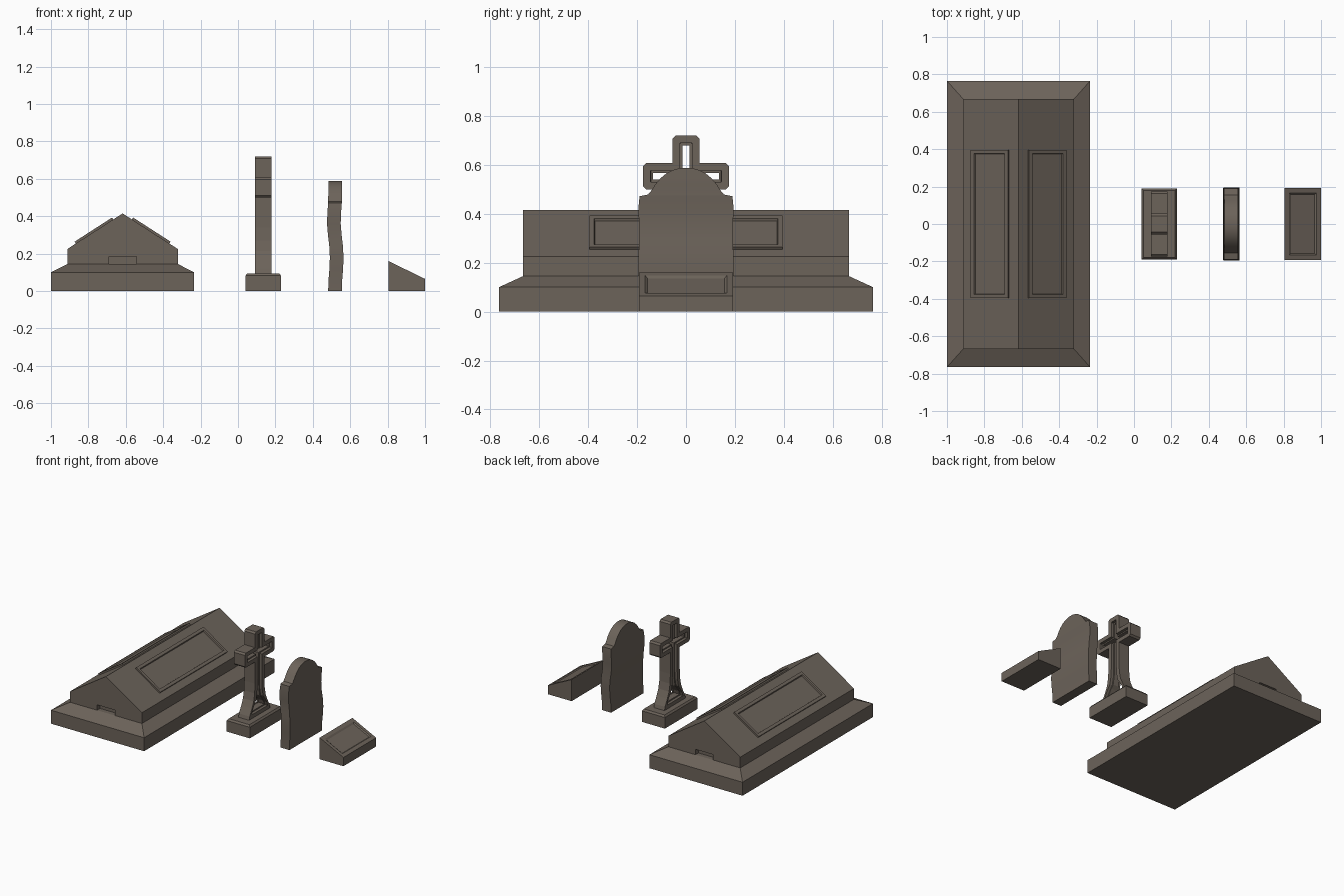
import bpy, bmesh, math

if "Cube" in bpy.data.objects:
    bpy.data.objects.remove(bpy.data.objects["Cube"])

stone = bpy.data.materials.new("weathered_stone")
stone.diffuse_color = (0.15, 0.125, 0.102, 1)
stone.use_nodes = True
stone.node_tree.nodes["Principled BSDF"].inputs["Base Color"].default_value = stone.diffuse_color


def finish(name, bm, smooth=None):
    bmesh.ops.recalc_face_normals(bm, faces=bm.faces)
    me = bpy.data.meshes.new(name)
    bm.to_mesh(me)
    bm.free()
    me.materials.append(stone)
    if smooth:
        me.shade_smooth()
        me.set_sharp_from_angle(angle=math.radians(smooth))
    ob = bpy.data.objects.new(name, me)
    bpy.context.collection.objects.link(ob)
    return ob


def loft(name, loops, closed=False, smooth=None):
    """Skin equal-length loops; cap the ends, or join last to first."""
    bm = bmesh.new()
    rows = [[bm.verts.new(p) for p in lp] for lp in loops]
    n = len(rows[0])
    pairs = list(zip(rows, rows[1:])) + ([(rows[-1], rows[0])] if closed else [])
    for a, b in pairs:
        for i in range(n):
            j = (i + 1) % n
            bm.faces.new((a[i], a[j], b[j], b[i]))
    if not closed:
        bm.faces.new(rows[0])
        bm.faces.new(rows[-1])
    return finish(name, bm, smooth)


def rect(x0, x1, y, z):
    return [(x0, -y, z), (x1, -y, z), (x1, y, z), (x0, y, z)]


# --- Tomb: plinth with sloping shoulder
CX = -0.617
loft("tomb_plinth", [rect(-1, -0.235, 0.765, 0), rect(-1, -0.235, 0.765, 0.1),
                     rect(-0.912, -0.322, 0.667, 0.145)])

# Gabled body, with a notched slab at each end
W, EAVE, RIDGE, NOTCH = 0.295, 0.225, 0.415, 0.035
gable = [(W, 0.145), (W, EAVE), (0, RIDGE), (-W, EAVE), (-W, 0.145)]
notch = [(-0.073, 0.145), (-0.073, 0.185), (0.073, 0.185), (0.073, 0.145)]


def prism_y(name, prof, y0, y1):
    loft(name, [[(CX + x, y, z) for x, z in prof] for y in (y0, y1)])


prism_y("tomb_body", gable, -0.667 + NOTCH, 0.667 - NOTCH)
prism_y("tomb_front_gable", gable + notch, -0.667, -0.667 + NOTCH)
prism_y("tomb_back_gable", gable + notch, 0.667 - NOTCH, 0.667)

# Raised frames on both roof slopes
for s, side in ((-1, "left"), (1, "right")):
    def ring(o0, o1, y, h):
        return [(CX + s * (o + h * 0.54), yy, RIDGE - 0.644 * o + h * 0.84)
                for o, yy in ((o0, -y), (o1, -y), (o1, y), (o0, y))]
    loft("roof_panel_" + side, [ring(0.05, 0.25, 0.395, -0.005), ring(0.05, 0.25, 0.395, 0.012),
                                ring(0.068, 0.232, 0.376, 0.012), ring(0.071, 0.229, 0.373, 0.002)])

# --- Cross: chamfered foot
loft("cross_foot", [rect(0.04, 0.23, 0.19, 0), rect(0.04, 0.23, 0.19, 0.082),
                    rect(0.05, 0.22, 0.18, 0.095)])


def cross_loop(x, t):
    """Cross outline inset by t, with clipped corners and a flared shaft."""
    c = 0.012 if t == 0 else 0.002
    w, a = 0.055 - t, 0.175 - t
    lo, hi, top = 0.5 + t, 0.608 - t, 0.72 - t
    half = [(0.125 - t * 1.1, 0.093 + t), (0.117 - t * 1.1, 0.12 + t), (0.09 - t, 0.17 + t * 0.6),
            (0.07 - t, 0.215), (0.059 - t, 0.27), (w, 0.34), (w, lo),
            (a - c, lo), (a, lo + c), (a, hi - c), (a - c, hi), (w, hi),
            (w, top - c), (w - c, top)]
    return [(x, y, z) for y, z in half] + [(x, -y, z) for y, z in reversed(half)]


# Pierced cross with a stepped opening
X0, X1 = 0.09, 0.178
loft("cross", [cross_loop(X0, 0), cross_loop(X0, 0.03), cross_loop(X0 + 0.02, 0.031),
               cross_loop(X0 + 0.02, 0.04), cross_loop(X1 - 0.02, 0.04),
               cross_loop(X1 - 0.02, 0.031), cross_loop(X1, 0.03), cross_loop(X1, 0)],
     closed=True)

# --- Headstone: wavy slab with shoulders and arched top (z, half width, back x)
rows = [(0, 0.19, 0.482), (0.06, 0.19, 0.484), (0.12, 0.192, 0.489), (0.18, 0.195, 0.491),
        (0.24, 0.194, 0.488), (0.30, 0.19, 0.481), (0.36, 0.192, 0.476), (0.42, 0.195, 0.478),
        (0.472, 0.19, 0.482), (0.479, 0.155, 0.482), (0.495, 0.142, 0.482), (0.52, 0.126, 0.483),
        (0.545, 0.105, 0.483), (0.565, 0.081, 0.483), (0.579, 0.055, 0.483), (0.588, 0.022, 0.483)]
loft("headstone", [rect(x, x + 0.073, w, z) for z, w, x in rows], smooth=25)


# --- Slanted grave marker with a shallow sunken panel
def slant(t, drop):
    return [(x, y, 0.16 - (x - 0.805) * 0.487 - drop)
            for x, y, _ in rect(0.805 + t, 1 - t, 0.192 - t, 0)]


loft("slant_marker", [rect(0.805, 1, 0.192, 0), slant(0, 0), slant(0.025, 0), slant(0.034, 0.007)])
